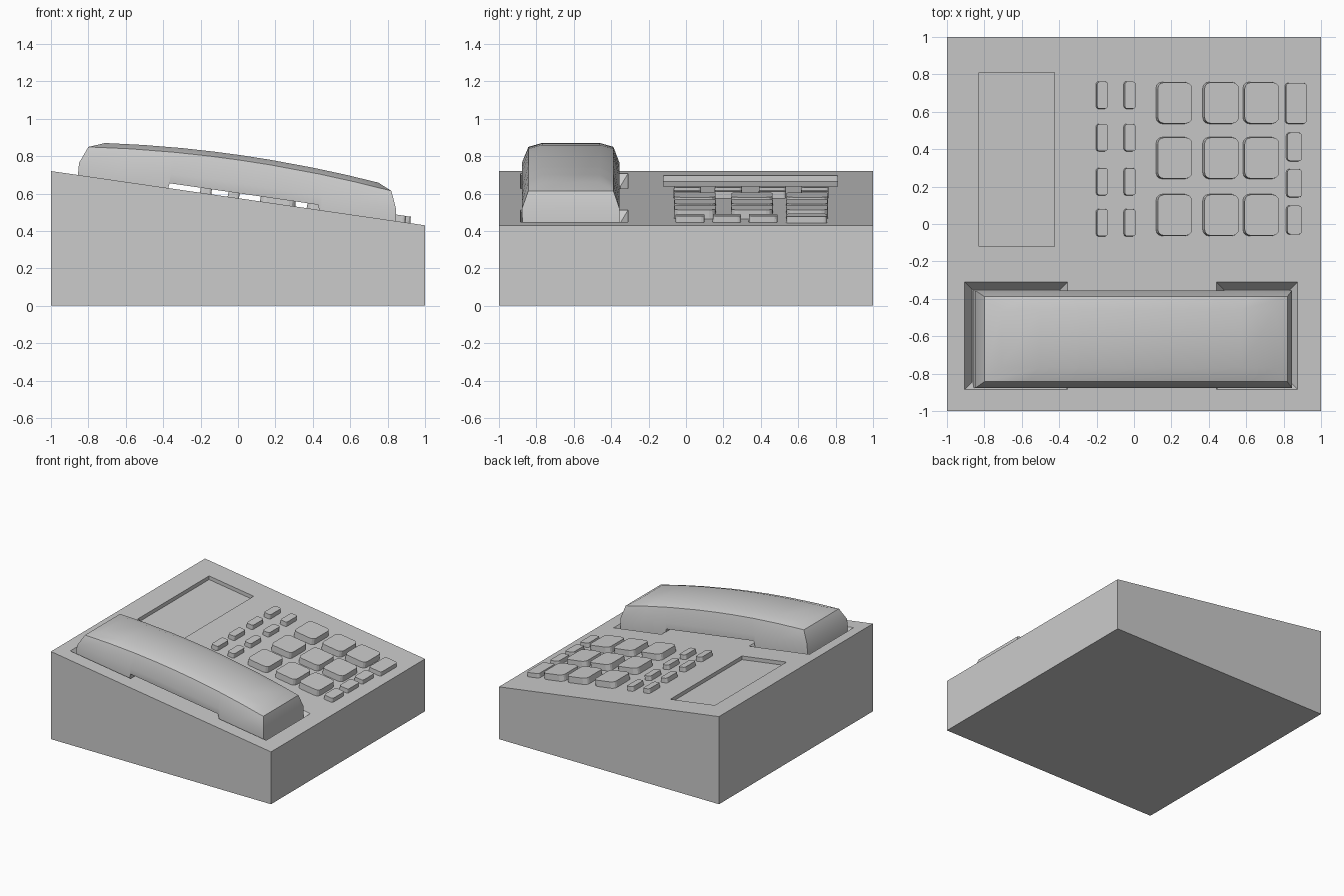
import bpy, bmesh, math

if "Cube" in bpy.data.objects:
    bpy.data.objects.remove(bpy.data.objects["Cube"])

SLOPE = -0.145


def top(x):
    # height of the sloping top panel
    return 0.575 + SLOPE * x


def make(name, bm, smooth=False):
    bmesh.ops.recalc_face_normals(bm, faces=bm.faces)
    me = bpy.data.meshes.new(name)
    bm.to_mesh(me)
    bm.free()
    ob = bpy.data.objects.new(name, me)
    bpy.context.collection.objects.link(ob)
    if smooth:
        bpy.context.view_layer.objects.active = ob
        ob.select_set(True)
        bpy.ops.object.shade_smooth_by_angle(angle=math.radians(32))
        ob.select_set(False)
    return ob


def block(name, x0, x1, y0, y1, lo, hi, inset_lo=0, inset_hi=0, lean=0, corner=0):
    """Box following the slope; lo/hi are heights from the top panel."""
    bm = bmesh.new()
    bmesh.ops.create_cube(bm, size=1)
    if corner:
        cx, cy = x1 - x0, y1 - y0
        for v in bm.verts:
            v.co.x *= cx
            v.co.y *= cy
        up = [e for e in bm.edges if abs(e.verts[0].co.z - e.verts[1].co.z) > 0.5]
        bmesh.ops.bevel(bm, geom=up, offset=corner, segments=3, profile=0.5, affect='EDGES')
        for v in bm.verts:
            v.co.x /= cx
            v.co.y /= cy
    for v in bm.verts:
        is_top = v.co.z > 0
        ins = inset_hi if is_top else inset_lo
        x = (x0 + x1) / 2 + v.co.x * (x1 - x0 - 2 * ins) + (lean if is_top else 0)
        y = (y0 + y1) / 2 + v.co.y * (y1 - y0 - 2 * ins)
        v.co = (x, y, top(x) + (hi if is_top else lo))
    return make(name, bm)


# wedge body
bm = bmesh.new()
bmesh.ops.create_cube(bm, size=2)
for v in bm.verts:
    v.co.z = top(v.co.x) if v.co.z > 0 else 0
body = make("body", bm)

# recesses: cradle wells with sloped walls, and the shallow display panel
wells = [(-0.905, -0.355, -0.885, -0.31), (0.44, 0.875, -0.885, -0.31)]
cutters = []
for i, (a, b, c, d) in enumerate(wells):
    # the cutter starts at the panel and reaches a little above it
    k = 0.04 / 0.06 * 0.02
    cutters.append(block(f"cradle_cutter_{i}", a - k, b + k, c - k, d + k,
                         -0.06, 0.02, inset_lo=0.04 + k))
cutters.append(block("display_cutter", -0.83, -0.425, -0.12, 0.81, -0.03, 0.05))
for c in cutters:
    c.hide_render = True
    c.hide_set(True)
    m = body.modifiers.new(c.name, 'BOOLEAN')
    m.operation = 'DIFFERENCE'
    m.solver = 'EXACT'
    m.object = c

# large keypad keys
for i, (x0, x1) in enumerate([(0.115, 0.305), (0.365, 0.555), (0.58, 0.77)]):
    for j, (y0, y1) in enumerate([(0.535, 0.76), (0.24, 0.465), (-0.065, 0.16)]):
        block(f"number_key_{i}_{j}", x0, x1, y0, y1, -0.01, 0.05,
              inset_hi=0.003, lean=0.009, corner=0.035)

# small keys left of the keypad
for i, x0 in enumerate([-0.205, -0.057]):
    for j, y0 in enumerate([0.615, 0.388, 0.152, -0.067]):
        block(f"memory_key_{i}_{j}", x0, x0 + 0.062, y0, y0 + 0.148, -0.01, 0.037,
              inset_hi=0.002, lean=0.006, corner=0.015)

# function keys along the right edge
side = [(0.805, 0.92, 0.535, 0.755), (0.812, 0.895, 0.335, 0.49),
        (0.812, 0.895, 0.142, 0.295), (0.812, 0.895, -0.057, 0.1)]
for j, (x0, x1, y0, y1) in enumerate(side):
    block(f"function_key_{j}", x0, x1, y0, y1, -0.01, 0.035,
          inset_hi=0.002, lean=0.006, corner=0.018)

# handset: levels of (x0, x1, y_front, y_back, end height, arch)
levels = [(-0.86, 0.845, -0.872, -0.355, None, 0),
          (-0.85, 0.845, -0.878, -0.355, 0.065, 0.015),
          (-0.80, 0.82, -0.843, -0.388, 0.158, 0.047),
          (-0.71, 0.75, -0.77, -0.46, 0.192, 0.04)]
ts = [0, 0.14, 0.278, 0.29, 0.4, 0.5, 0.6, 0.755, 0.767, 0.88, 1]
bm = bmesh.new()
rings = []
for t in ts:
    front, back = [], []
    for x0, x1, yf, yb, h, arch in levels:
        x = x0 + (x1 - x0) * t
        if h is None:
            # underside: grip raised between the ear and mouth pieces
            z = top(x) + (0.027 if 0.28 < t < 0.76 else -0.045)
        else:
            z = top(x) + h + arch * (1 - (2 * t - 1) ** 2)
        front.append(bm.verts.new((x, yf, z)))
        back.append(bm.verts.new((x, yb, z)))
    rings.append(front + back[::-1])
n = len(rings[0])
for a, b in zip(rings, rings[1:]):
    for i in range(n):
        k = (i + 1) % n
        bm.faces.new((a[i], a[k], b[k], b[i]))
for r in (rings[0], rings[-1]):
    for i in range(n // 2 - 1):
        bm.faces.new((r[i], r[i + 1], r[n - 2 - i], r[n - 1 - i]))
make("handset", bm, smooth=True)
